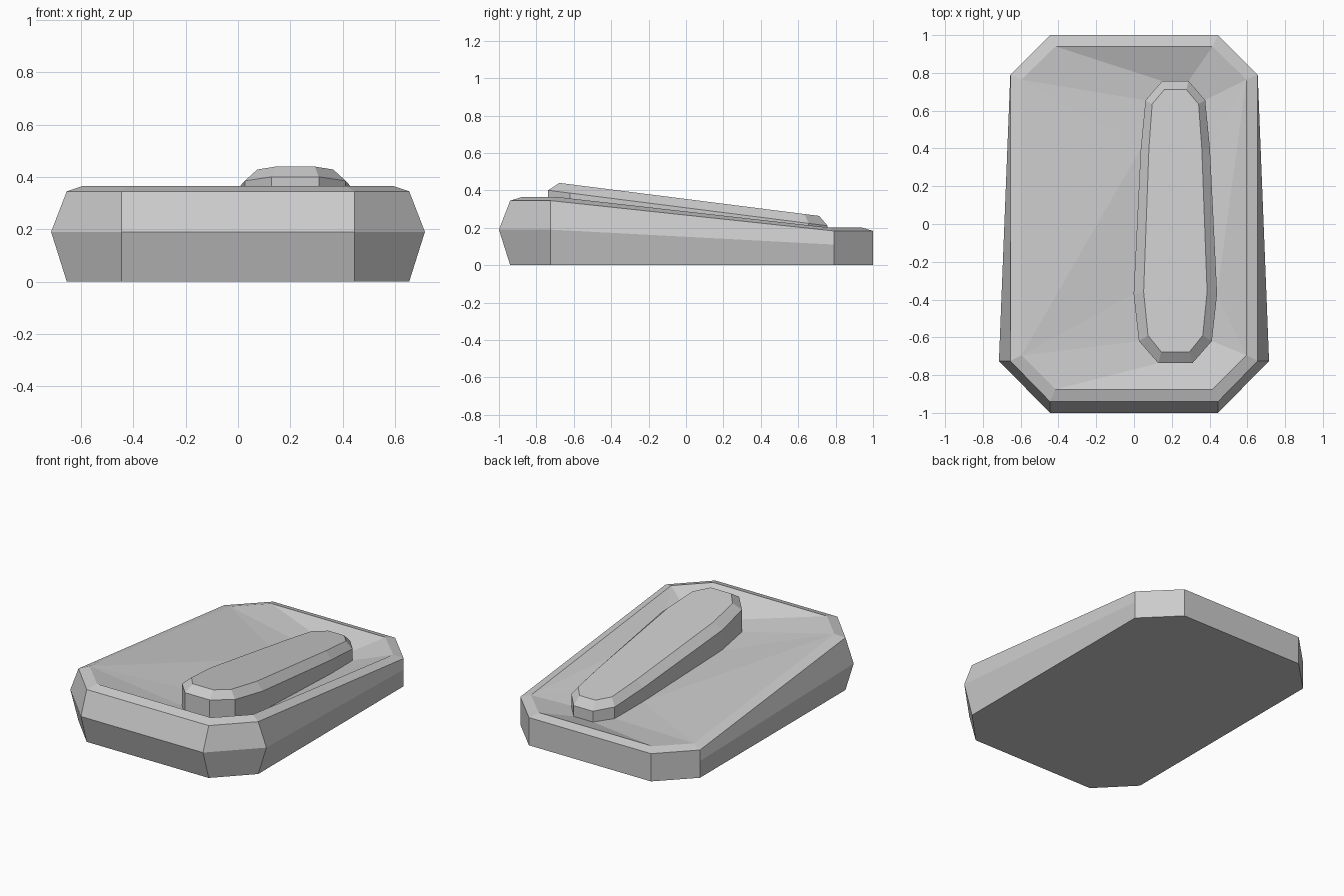
import bpy

if "Cube" in bpy.data.objects:
    bpy.data.objects.remove(bpy.data.objects["Cube"])


def make_object(name, verts, faces):
    mesh = bpy.data.meshes.new(name)
    mesh.from_pydata(verts, [], faces)
    mesh.update()
    obj = bpy.data.objects.new(name, mesh)
    bpy.context.collection.objects.link(obj)
    return obj


def mirrored(half, cx=0.0):
    """Close a half outline, given front to back as (x, y, z), counter-clockwise."""
    right = [(cx + x, y, z) for x, y, z in half]
    left = [(cx - x, y, z) for x, y, z in reversed(half)]
    return right + left


def loft(rings):
    """Skin equal-length rings; returns verts, faces, start of the last ring."""
    n = len(rings[0])
    verts = [v for ring in rings for v in ring]
    faces = [(r * n + i, r * n + (i + 1) % n, (r + 1) * n + (i + 1) % n, (r + 1) * n + i)
             for r in range(len(rings) - 1) for i in range(n)]
    return verts, faces, (len(rings) - 1) * n


# Pad outlines, half widths front to back
PAD_X = 0.219
outer = [(0.09, -0.737), (0.193, -0.62), (0.221, -0.37), (0.183, 0.4), (0.158, 0.655), (0.07, 0.757)]
inner = [(0.075, -0.677), (0.145, -0.59), (0.168, -0.36), (0.14, 0.4), (0.123, 0.635), (0.058, 0.712)]


def sloped(outline, front_z, slope):
    return mirrored([(x, y, front_z - slope * (y + 0.735)) for x, y in outline], PAD_X)


pad_base = sloped(outer, 0.25, 0.074)

# Wedge body: chamfered octagon, belt line bulging at the front, bevelled rim
body_rings = [mirrored(h) for h in (
    [(0.445, -0.94, 0), (0.655, -0.725, 0), (0.655, 0.79, 0), (0.445, 1.0, 0)],
    [(0.445, -1.0, 0.19), (0.715, -0.725, 0.19), (0.655, 0.79, 0.11), (0.445, 1.0, 0.11)],
    [(0.445, -0.94, 0.345), (0.655, -0.725, 0.345), (0.655, 0.79, 0.183), (0.445, 1.0, 0.183)],
    [(0.415, -0.875, 0.365), (0.595, -0.695, 0.365), (0.595, 0.765, 0.201), (0.415, 0.94, 0.201)],
)]
verts, faces, t = loft(body_rings)
faces.append(tuple(reversed(range(8))))

# Dished top: walk from each rim corner to the pad base, skipping to it with triangles
b = len(verts)
verts += pad_base
nearest = [0, 1, 4, 5, 6, 7, 10, 11]
for i in range(8):
    j = (i + 1) % 8
    p, q = nearest[i], nearest[j]
    if q - p == 3:  # long side: fan the curved ends to the corners
        faces += [(t + i, b + p + 1, b + p), (t + j, b + q, b + q - 1),
                  (t + i, t + j, b + p + 1), (t + j, b + q - 1, b + p + 1)]
    else:
        faces.append((t + i, t + j, b + q, b + p))
make_object("wedge_body", verts, faces)

# Long raised pad following the slope, with a bevelled top edge
verts, faces, t = loft([pad_base, sloped(outer, 0.4, 0.127), sloped(inner, 0.447, 0.127)])
faces.append(tuple(range(t, t + 12)))
make_object("raised_pad", verts, faces)
